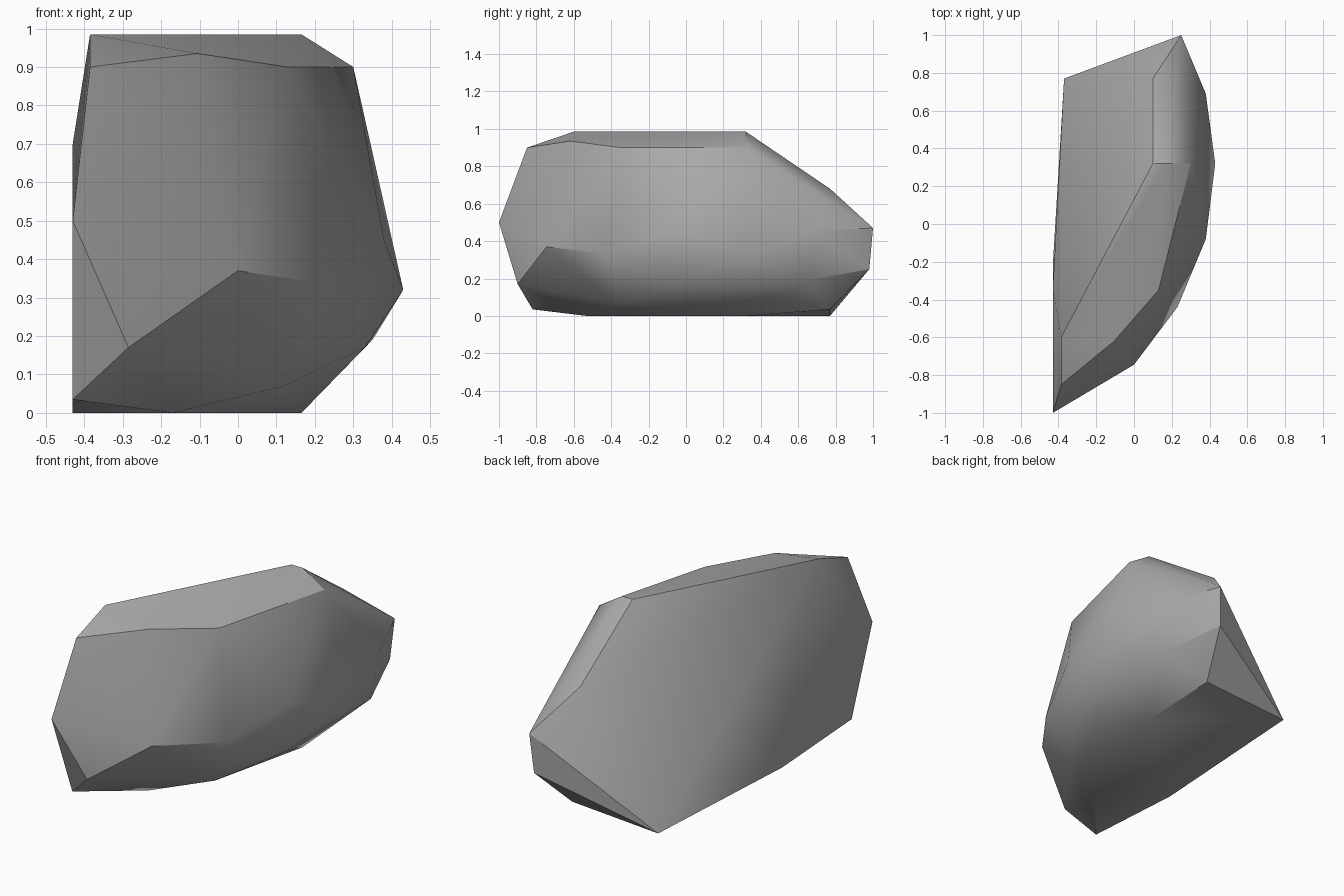
import bpy, bmesh, math

old = bpy.data.objects.get("Cube")
if old:
    bpy.data.objects.remove(old, do_unlink=True)

# Stone material
stone = bpy.data.materials.new("stone grey")
stone.use_nodes = True
grey = (0.4, 0.4, 0.4, 1)
stone.diffuse_color = grey
stone.node_tree.nodes["Principled BSDF"].inputs["Base Color"].default_value = grey

# Corner rings of the rock
crown = [(-.385, -.6, .985), (.1, .32, .985), (.165, .32, .985)]
upper_rim = [(-.385, -.85, .9), (-.105, -.62, .935), (.13, -.35, .9), (.3, .32, .9)]
back_slope = [(.1, .77, .68), (.25, 1, .47), (.235, .98, .25)]
belt = [(-.43, -1, .5), (0, -.745, .37), (.23, -.44, .335),
        (.38, -.08, .45), (.43, .32, .32), (.38, .69, .455)]
lower_rim = [(-.285, -.9, .17), (.12, -.37, .07), (.33, -.08, .17), (.35, .65, .19)]
flat_side = [(-.43, -.35, .7), (-.43, -.82, .035)]
base = [(-.43, -.22, 0), (-.17, -.53, 0), (.165, .32, 0), (.15, .77, .035), (-.37, .77, 0)]

# Wrap the corners in a faceted shell
bm = bmesh.new()
for ring in (crown, upper_rim, back_slope, belt, lower_rim, flat_side, base):
    for corner in ring:
        bm.verts.new(corner)
hull = bmesh.ops.convex_hull(bm, input=bm.verts[:])
loose = {v for v in hull["geom_interior"] + hull["geom_unused"]
         if isinstance(v, bmesh.types.BMVert)}
bmesh.ops.delete(bm, geom=list(loose), context="VERTS")
bmesh.ops.recalc_face_normals(bm, faces=bm.faces[:])

mesh = bpy.data.meshes.new("rock")
bm.to_mesh(mesh)
bm.free()
mesh.materials.append(stone)
rock = bpy.data.objects.new("rock", mesh)
bpy.context.collection.objects.link(rock)

# Soft facets with crisp main ridges
bpy.ops.object.select_all(action="DESELECT")
rock.select_set(True)
bpy.context.view_layer.objects.active = rock
bpy.ops.object.shade_smooth_by_angle(angle=math.radians(30))
